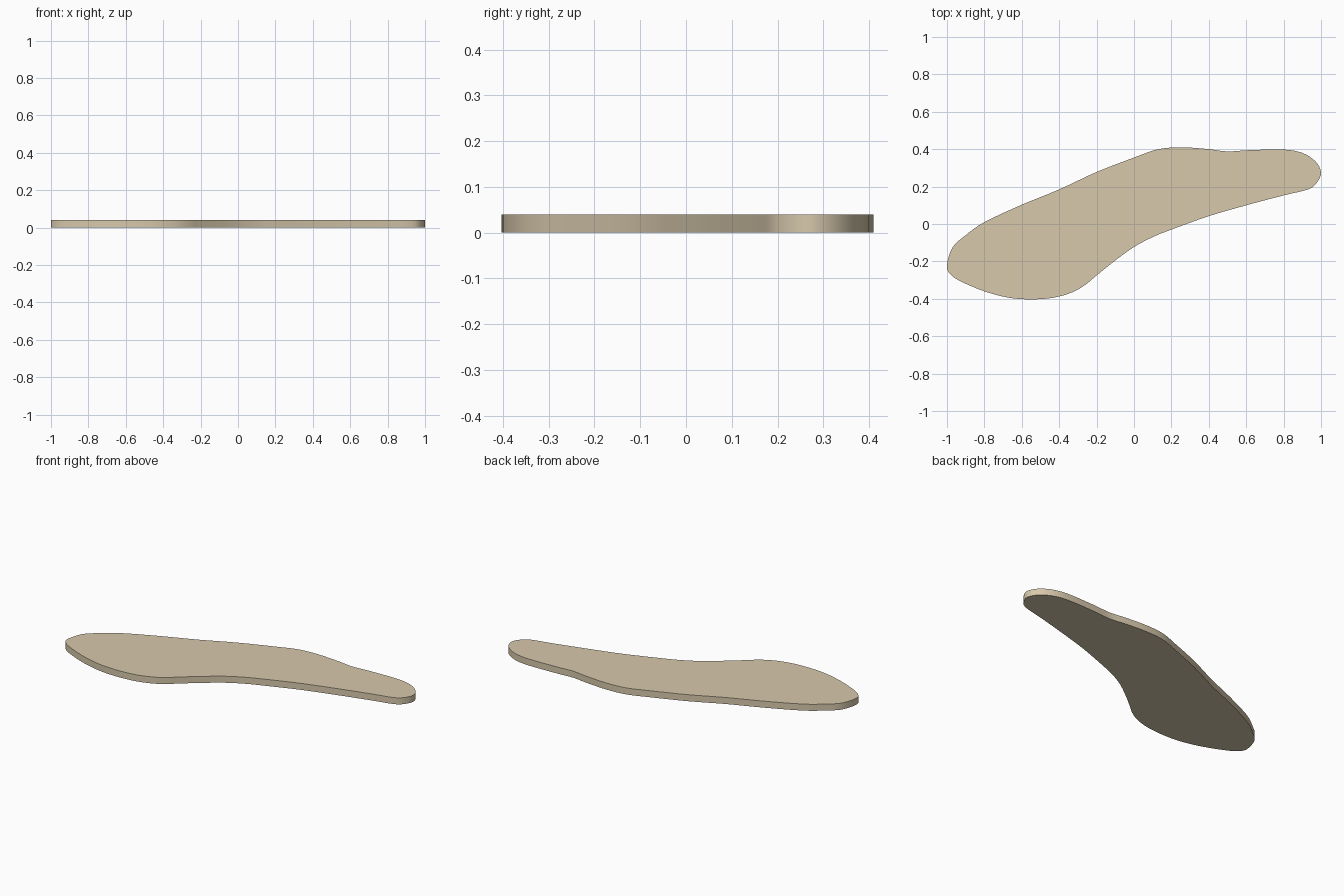
import bpy, bmesh
from mathutils import Vector

if "Cube" in bpy.data.objects:
    bpy.data.objects.remove(bpy.data.objects["Cube"])

# Outline control points, clockwise from the left tip
outline = [(-1, -.22), (-.97, -.125), (-.9, -.06), (-.8, .01), (-.6, .103), (-.4, .185),
           (-.2, .278), (0, .355), (.13, .4), (.26, .41), (.4, .4), (.5, .388),
           (.62, .395), (.8, .398), (.9, .38), (.97, .335), (1, .275), (.977, .22),
           (.93, .185), (.8, .153), (.6, .1), (.4, .042), (.2, -.03), (.1, -.07),
           (0, -.123), (-.1, -.195), (-.2, -.275), (-.26, -.325), (-.33, -.365),
           (-.43, -.394), (-.55, -.403), (-.67, -.394), (-.8, -.36), (-.93, -.305),
           (-.985, -.265)]
THICKNESS = 0.04
STEPS = 4


def smooth_loop(points, steps):
    """Closed Catmull-Rom curve through the points."""
    pts = [Vector(p) for p in points]
    n = len(pts)
    result = []
    for i in range(n):
        a, b, c, d = (pts[(i + k) % n] for k in (-1, 0, 1, 2))
        for s in range(steps):
            t = s / steps
            result.append(0.5 * (2 * b + (c - a) * t + (2 * a - 5 * b + 4 * c - d) * t * t
                                 + (3 * b - a - 3 * c + d) * t ** 3))
    return result


# Flat slab: fill the outline and extrude it upwards
bm = bmesh.new()
base = bm.faces.new([bm.verts.new((p.x, p.y, 0)) for p in smooth_loop(outline, STEPS)])
top = bmesh.ops.extrude_face_region(bm, geom=[base], use_keep_orig=True)
bmesh.ops.translate(bm, vec=(0, 0, THICKNESS),
                    verts=[g for g in top["geom"] if isinstance(g, bmesh.types.BMVert)])
bmesh.ops.recalc_face_normals(bm, faces=bm.faces)
mesh = bpy.data.meshes.new("curved_slab")
bm.to_mesh(mesh)
bm.free()
slab = bpy.data.objects.new("curved_slab", mesh)
bpy.context.collection.objects.link(slab)

# Tan finish
tan = bpy.data.materials.new("tan")
tan.diffuse_color = (0.68, 0.58, 0.41, 1)
tan.use_nodes = True
tan.node_tree.nodes["Principled BSDF"].inputs["Base Color"].default_value = tan.diffuse_color
mesh.materials.append(tan)

# Smooth rim with crisp top and bottom edges
bpy.context.view_layer.objects.active = slab
slab.select_set(True)
bpy.ops.object.shade_smooth_by_angle()
